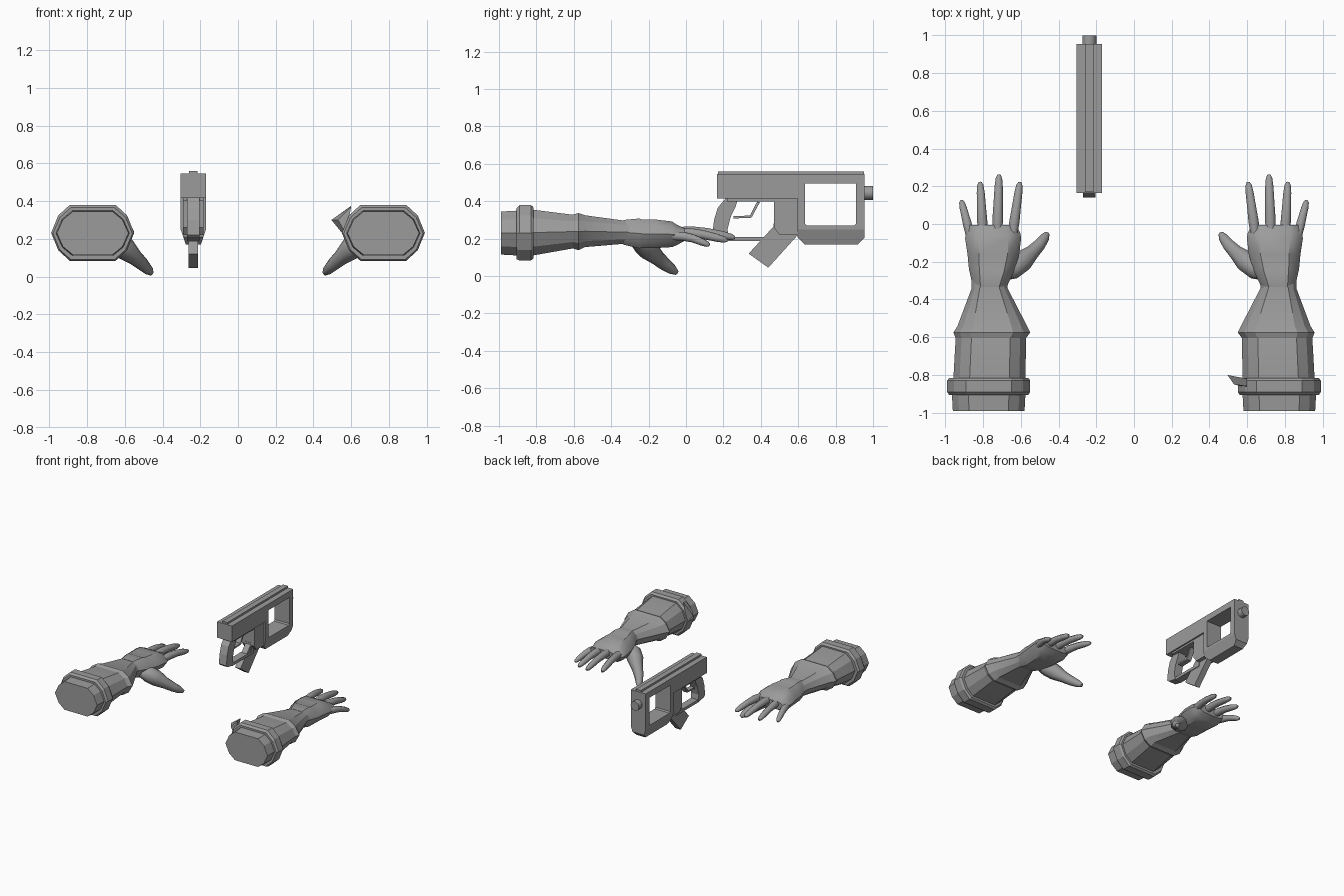
import bpy, bmesh, math
from mathutils import Vector

if "Cube" in bpy.data.objects:
    bpy.data.objects.remove(bpy.data.objects["Cube"])

grey = bpy.data.materials.new("mid_grey")
grey.diffuse_color = (0.33, 0.33, 0.33, 1)
grey.use_nodes = True
grey.node_tree.nodes["Principled BSDF"].inputs["Base Color"].default_value = grey.diffuse_color


def finish(name, bm, angle=None):
    bmesh.ops.recalc_face_normals(bm, faces=bm.faces)
    me = bpy.data.meshes.new(name)
    bm.to_mesh(me)
    bm.free()
    me.materials.append(grey)
    ob = bpy.data.objects.new(name, me)
    bpy.context.collection.objects.link(ob)
    if angle:
        bpy.ops.object.select_all(action='DESELECT')
        ob.select_set(True)
        bpy.context.view_layer.objects.active = ob
        bpy.ops.object.shade_smooth_by_angle(angle=math.radians(angle))
    return ob


def skin(name, rings, angle=None):
    """Bridge a list of equal-length point rings and cap both ends."""
    bm = bmesh.new()
    loops = [[bm.verts.new(p) for p in r] for r in rings]
    n = len(loops[0])
    for a, b in zip(loops, loops[1:]):
        for i in range(n):
            j = (i + 1) % n
            bm.faces.new((a[i], a[j], b[j], b[i]))
    bm.faces.new(loops[0])
    bm.faces.new(loops[-1])
    return finish(name, bm, angle)


# Ten-sided stretched cross-section
SECTION = [(1, 0), (.83, .62), (.55, 1), (-.55, 1), (-.83, .62),
           (-1, 0), (-.83, -.62), (-.55, -1), (.55, -1), (.83, -.62)]


def sleeve(name, s, stations, angle=None):
    """Stations are (y, inner x, outer x, low z, high z)."""
    rings = []
    for y, xi, xo, lo, hi in stations:
        cx, hw, cz, hh = (xi + xo) / 2, (xo - xi) / 2, (lo + hi) / 2, (hi - lo) / 2
        rings.append([(s * (cx + u * hw), y, cz + v * hh) for u, v in SECTION])
    return skin(name, rings, angle)


def tube(name, s, path, sides=8, flat=1.0):
    """Path entries are (x, y, z, radius)."""
    pts = [Vector(p[:3]) for p in path]
    rings = []
    for i, p in enumerate(pts):
        d = (pts[min(i + 1, len(pts) - 1)] - pts[max(i - 1, 0)]).normalized()
        side = d.cross(Vector((0, 0, 1))).normalized()
        up = side.cross(d)
        r = path[i][3]
        ring = []
        for k in range(sides):
            a = 2 * math.pi * (k + .5) / sides
            q = p + side * r * math.cos(a) + up * r * flat * math.sin(a)
            ring.append((s * q.x, q.y, q.z))
        rings.append(ring)
    return skin(name, rings, 50)


# Base and tip of each finger: x, y, z
FINGERS = {
    "little_finger": ((.865, -.07, .215), (.915, .125, .165), .024),
    "ring_finger": ((.80, -.07, .23), (.815, .222, .19), .027),
    "middle_finger": ((.725, -.07, .235), (.715, .262, .205), .028),
    "index_finger": ((.645, -.07, .23), (.605, .222, .205), .027),
}


def arm(s, label):
    sleeve(label + "_forearm", s, [
        (-.99, .58, .96, .115, .345), (-.90, .575, .965, .11, .35),
        (-.82, .575, .957, .11, .355), (-.605, .572, .945, .148, .328),
        (-.575, .55, .957, .138, .337), (-.54, .567, .935, .155, .325),
        (-.34, .67, .86, .172, .298), (-.22, .665, .86, .175, .29)], 20)
    sleeve(label + "_cuff", s, [
        (-.905, .56, .98, .09, .365), (-.89, .55, .99, .083, .38),
        (-.83, .55, .99, .083, .38), (-.815, .56, .98, .095, .365)])
    sleeve(label + "_glove", s, [
        (-.335, .675, .853, .168, .300), (-.25, .635, .872, .148, .308),
        (-.235, .63, .875, .150, .302), (-.16, .608, .882, .150, .302),
        (-.075, .598, .895, .155, .292), (-.05, .602, .89, .165, .275),
        (-.005, .625, .885, .19, .255)], 30)
    # Fingers arch upward then droop to a narrow tip
    for name, (b, t, r) in FINGERS.items():
        b, t = Vector(b), Vector(t)
        path = []
        for f, lift, k in ((0, 0, 1), (.3, .012, 1.08), (.55, .014, .95),
                           (.8, .007, .85), (.94, .002, .65), (1, 0, .3)):
            p = b.lerp(t, f)
            path.append((p.x, p.y, p.z + lift, r * k))
        tube(label + "_" + name, s, path)
    tube(label + "_thumb", s, [
        (.70, -.27, .20, .035), (.645, -.235, .18, .062), (.595, -.20, .145, .06),
        (.545, -.155, .10, .042), (.505, -.115, .065, .035),
        (.475, -.075, .035, .027), (.46, -.05, .018, .014)])


arm(-1, "left")
arm(1, "right")

# Small pointed fin on the right cuff
skin("cuff_fin", [[(.495, -.80, .30), (.60, -.82, .375), (.56, -.82, .22)],
                  [(.53, -.85, .30), (.60, -.86, .37), (.57, -.86, .23)]])

# ---- Gun: side profiles (y, z) extruded across x ----
CX = -.237


def plate(name, profile, hw, hw2=None):
    return skin(name, [[(CX - hw, y, z) for y, z in profile],
                       [(CX + hw, y, z) for y, z in profile]])


def box(name, y0, y1, z0, z1, hw):
    return plate(name, [(y0, z0), (y1, z0), (y1, z1), (y0, z1)], hw)


def frame(name, outer, inner, hw, taper=None):
    """Closed ring with a see-through window; its low edge can be narrowed."""
    bm = bmesh.new()
    n = len(outer)
    quad = []
    for x, loop in ((-hw, outer), (hw, outer), (hw, inner), (-hw, inner)):
        quad.append([bm.verts.new((CX + x, y, z)) for y, z in loop])
    for k in range(4):
        a, b = quad[k], quad[(k + 1) % 4]
        for i in range(n):
            j = (i + 1) % n
            bm.faces.new((a[i], a[j], b[j], b[i]))
    if taper:
        z0, z1, w = taper
        bmesh.ops.bisect_plane(bm, geom=bm.verts[:] + bm.edges[:] + bm.faces[:],
                               plane_co=(0, 0, z1), plane_no=(0, 0, 1))
        for v in bm.verts:
            if v.co.z < z1:
                f = (z1 - v.co.z) / (z1 - z0)
                v.co.x = CX + (v.co.x - CX) * (1 + (w - 1) * f)
    return finish(name, bm)


box("gun_upper_body", .165, .62, .415, .545, .067)
frame("gun_front_frame",
      [(.595, .545), (.955, .545), (.955, .205), (.92, .17), (.635, .17), (.595, .21)],
      [(.637, .495), (.908, .495), (.908, .28), (.90, .27), (.645, .27), (.637, .28)],
      .067, (.17, .25, .6))
box("gun_top_rail", .17, .953, .54, .56, .022)
plate("gun_middle_body", [(.22, .40), (.47, .40), (.47, .26), (.50, .22), (.60, .22),
                          (.60, .43), (.22, .43)], .055)
plate("gun_magazine", [(.335, .12), (.44, .045), (.598, .22), (.598, .30), (.50, .30)], .024)
plate("gun_grip", [(.215, .42), (.17, .365), (.15, .30), (.14, .22), (.155, .205),
                   (.23, .19), (.222, .25), (.24, .32), (.265, .37), (.28, .42)], .034)
box("gun_lower_guard", .225, .50, .187, .21, .03)
box("gun_guard_post", .468, .50, .19, .28, .03)
plate("gun_trigger", [(.255, .308), (.35, .312), (.395, .395), (.38, .398),
                      (.342, .324), (.255, .32)], .02)

# Muzzle
bm = bmesh.new()
bmesh.ops.create_cone(bm, cap_ends=True, segments=12, radius1=.037, radius2=.037, depth=.07)
for v in bm.verts:
    v.co = Vector((v.co.x + CX, v.co.z + .965, v.co.y + .445))
finish("gun_muzzle", bm, 40)
